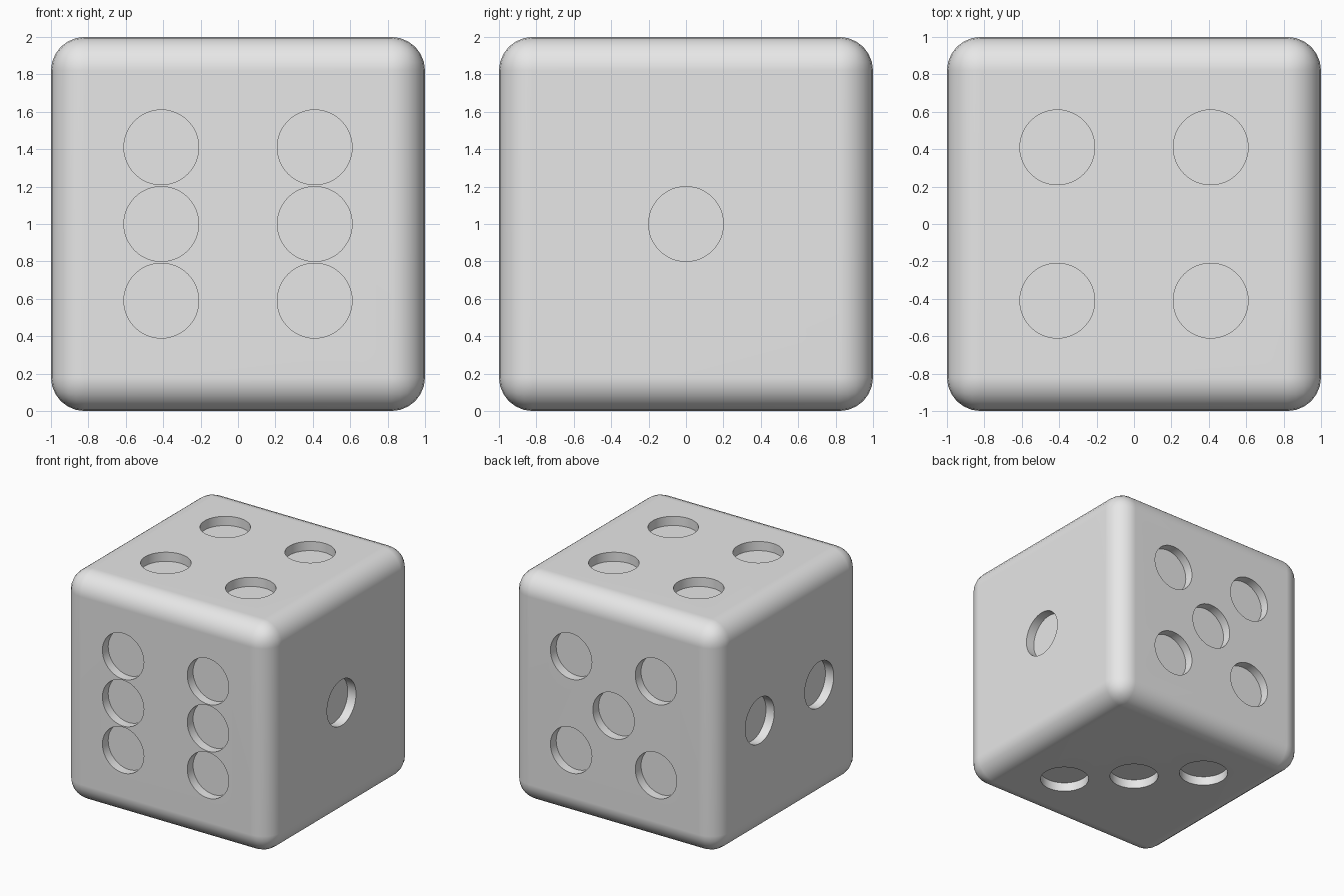
import bpy
import math
from mathutils import Matrix, Vector

if "Cube" in bpy.data.objects:
    bpy.data.objects.remove(bpy.data.objects["Cube"], do_unlink=True)

ROUND = 0.18    # edge radius
PIP_R = 0.2     # pip radius
DEPTH = 0.08    # pip depth
S = 0.41        # pip spacing
CENTRE = Vector((0, 0, 1))

grey = bpy.data.materials.new("plain grey")
grey.use_nodes = True
grey.diffuse_color = (0.8, 0.8, 0.8, 1)
grey.node_tree.nodes["Principled BSDF"].inputs["Base Color"].default_value = (0.8, 0.8, 0.8, 1)

# Rounded body
bpy.ops.mesh.primitive_cube_add(size=2, location=CENTRE)
die = bpy.context.object
die.name = "die_body"
die.data.materials.append(grey)
bevel = die.modifiers.new("rounded_edges", "BEVEL")
bevel.width = ROUND
bevel.segments = 6

# Pip positions on each face, as multiples of the spacing along (u, v)
corners = [(-1, -1), (-1, 1), (1, -1), (1, 1)]
X, Y, Z = Vector((1, 0, 0)), Vector((0, 1, 0)), Vector((0, 0, 1))
faces = [
    (X, Y, Z, [(0, 0)]),
    (-X, Y, Z, [(-1, 0), (1, 0)]),
    (-Z, X, Y, [(1, -1), (0, 0), (-1, 1)]),
    (Z, X, Y, corners),
    (Y, X, Z, corners + [(0, 0)]),
    (-Y, X, Z, corners + [(-1, 0), (1, 0)]),
]

# One cutting cylinder per pip
cutters = []
for normal, u, v, pips in faces:
    turn = normal.to_track_quat("Z", "Y").to_matrix().to_4x4()
    for a, b in pips:
        bpy.ops.mesh.primitive_cylinder_add(vertices=48, radius=PIP_R, depth=2 * DEPTH)
        cutter = bpy.context.object
        cutter.matrix_world = Matrix.Translation(CENTRE + normal + S * (a * u + b * v)) @ turn
        cutters.append(cutter)

bpy.ops.object.select_all(action="DESELECT")
for cutter in cutters:
    cutter.select_set(True)
bpy.context.view_layer.objects.active = cutters[0]
bpy.ops.object.join()
pip_cutter = bpy.context.object
pip_cutter.name = "pip_cutter"
pip_cutter.data.materials.append(grey)
pip_cutter.hide_render = True

# Sink the pips into the body
cut = die.modifiers.new("pips", "BOOLEAN")
cut.operation = "DIFFERENCE"
cut.solver = "EXACT"
cut.object = pip_cutter
bpy.ops.object.select_all(action="DESELECT")
die.select_set(True)
bpy.context.view_layer.objects.active = die
for name in ("rounded_edges", "pips"):
    bpy.ops.object.modifier_apply(modifier=name)
bpy.data.objects.remove(pip_cutter, do_unlink=True)

# Smooth rounding, crisp pip rims, flat faces
bpy.ops.object.shade_smooth_by_angle(angle=math.radians(35))
flat = die.modifiers.new("flat_faces", "WEIGHTED_NORMAL")
flat.keep_sharp = True
